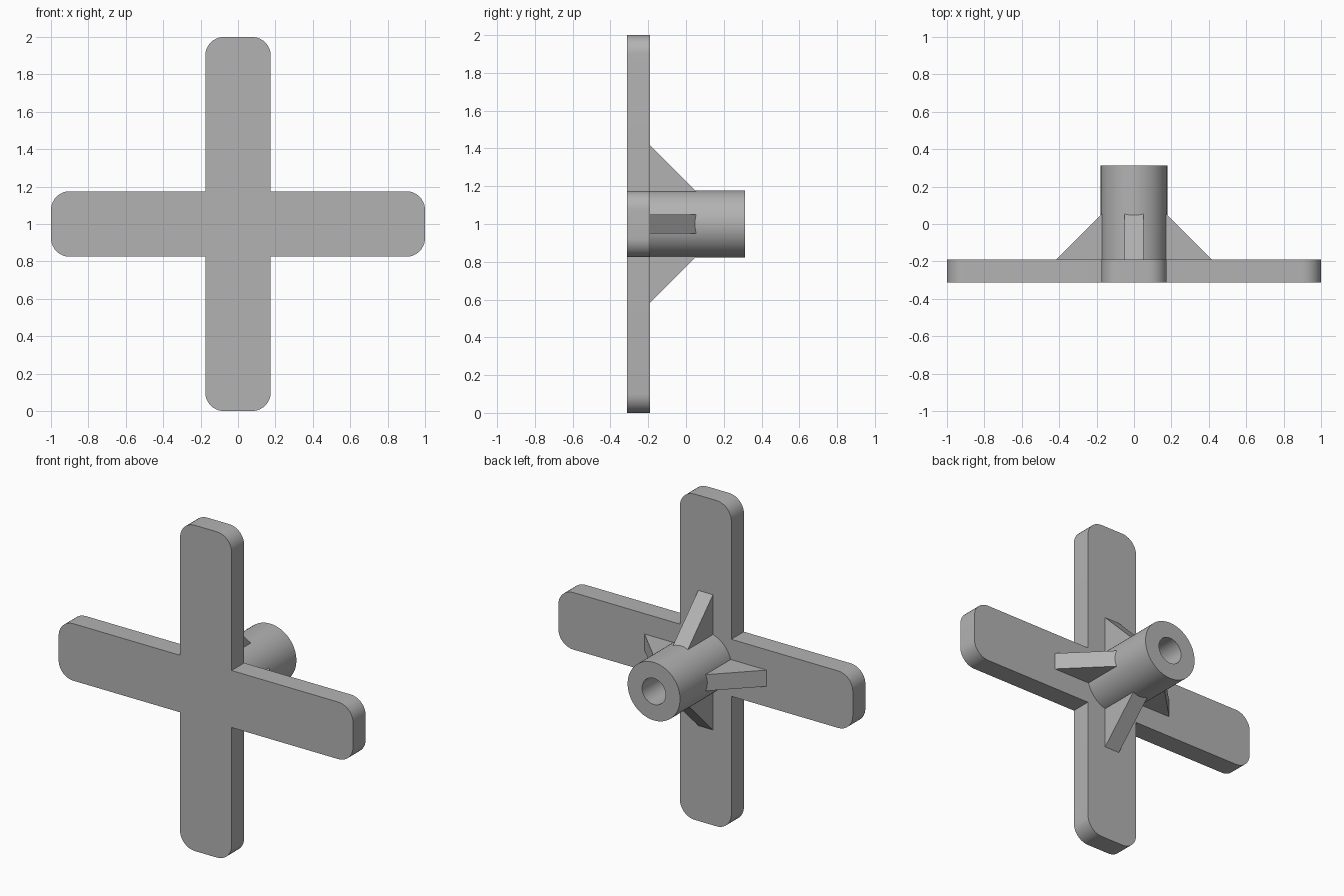
import bpy, bmesh
from math import sin, cos, pi, radians
from mathutils import Vector, Matrix

cube = bpy.data.objects.get("Cube")
if cube:
    bpy.data.objects.remove(cube, do_unlink=True)

FRONT, PLATE_BACK, HUB_BACK = -0.312, -0.19, 0.312
ARM_HALF, CORNER = 0.175, 0.1
HUB_R, BORE_R = 0.178, 0.08
CENTRE = Vector((0, 0, 1))

grey = bpy.data.materials.new("plain grey")
grey.use_nodes = True
grey.diffuse_color = (0.45, 0.45, 0.45, 1)
grey.node_tree.nodes["Principled BSDF"].inputs["Base Color"].default_value = grey.diffuse_color


def finish(name, bm):
    bmesh.ops.recalc_face_normals(bm, faces=bm.faces)
    mesh = bpy.data.meshes.new(name)
    bm.to_mesh(mesh)
    bm.free()
    mesh.materials.append(grey)
    obj = bpy.data.objects.new(name, mesh)
    obj.location = CENTRE
    bpy.context.collection.objects.link(obj)
    bpy.ops.object.select_all(action="DESELECT")
    obj.select_set(True)
    bpy.context.view_layer.objects.active = obj
    bpy.ops.object.shade_smooth_by_angle(angle=radians(30))
    return obj


def prism(name, outline, depth, turn=0):
    """Extrude a closed outline by a depth vector, then turn it about the hub axis."""
    bm = bmesh.new()
    face = bm.faces.new([bm.verts.new(p) for p in outline])
    top = bmesh.ops.extrude_face_region(bm, geom=[face], use_keep_orig=True)
    moved = [v for v in top["geom"] if isinstance(v, bmesh.types.BMVert)]
    bmesh.ops.translate(bm, verts=moved, vec=depth)
    bm.transform(Matrix.Rotation(turn, 4, "Y"))
    return finish(name, bm)


# Cross plate: one rounded arm end, repeated around the centre
STEPS = 10
arm = [(ARM_HALF, -ARM_HALF)]
for side in (-1, 1):
    for i in range(STEPS + 1):
        a = (pi / 2) * (i / STEPS + (side - 1) / 2)
        arm.append((1 - CORNER + CORNER * cos(a),
                    side * (ARM_HALF - CORNER) + CORNER * sin(a)))
outline = []
for k in range(4):
    c, s = cos(k * pi / 2), sin(k * pi / 2)
    outline += [(u * c - v * s, FRONT, u * s + v * c) for u, v in arm]
prism("cross_plate", outline, (0, PLATE_BACK - FRONT, 0))

# Hub: a tube with a blind bore, spun from its profile
bm = bmesh.new()
profile = [(HUB_R, PLATE_BACK), (HUB_R, HUB_BACK), (BORE_R, HUB_BACK), (BORE_R, PLATE_BACK)]
verts = [bm.verts.new((r, y, 0)) for r, y in profile]
edges = [bm.edges.new(pair) for pair in zip(verts, verts[1:])]
bmesh.ops.spin(bm, geom=verts + edges, axis=(0, 1, 0), cent=(0, 0, 0),
               angle=2 * pi, steps=64, use_merge=True)
bmesh.ops.remove_doubles(bm, verts=bm.verts, dist=0.0001)
finish("hub", bm)

# Four triangular gussets bracing the hub, rooted just inside its wall
RIB_HALF, RIB_OUT, ROOT = 0.05, 0.415, 0.15
rise = PLATE_BACK + RIB_OUT - HUB_R
rib = [(ROOT, -RIB_HALF), (RIB_OUT, -RIB_HALF)]
rib = [(ROOT, PLATE_BACK, -RIB_HALF), (RIB_OUT, PLATE_BACK, -RIB_HALF),
       (HUB_R - 0.007, rise + 0.007, -RIB_HALF), (ROOT, rise + 0.007, -RIB_HALF)]
for k, side in enumerate(("left", "lower", "right", "upper")):
    prism(side + "_gusset", rib, (0, 0, 2 * RIB_HALF), k * pi / 2)
